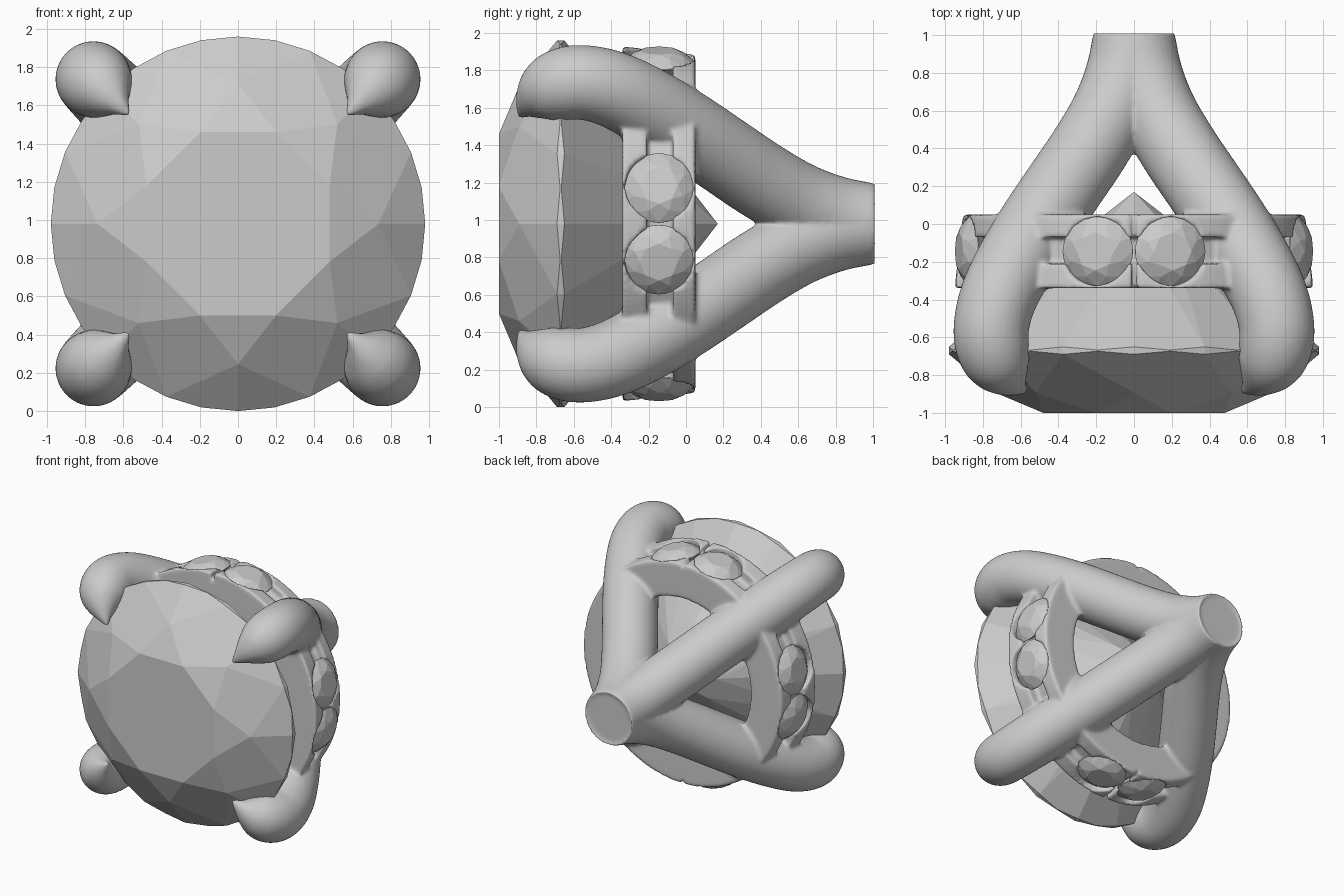
import bpy, bmesh, math
from mathutils import Matrix, Vector

cube = bpy.data.objects.get("Cube")
if cube:
    bpy.data.objects.remove(cube)

CENTRE = Vector((0, 0, 0.98))

grey = bpy.data.materials.new("plain_grey")
grey.use_nodes = True
grey.diffuse_color = (0.6, 0.6, 0.6, 1)
grey.node_tree.nodes["Principled BSDF"].inputs["Base Color"].default_value = (0.6, 0.6, 0.6, 1)


def make_object(name, bm):
    bmesh.ops.recalc_face_normals(bm, faces=bm.faces)
    mesh = bpy.data.meshes.new(name)
    bm.to_mesh(mesh)
    bm.free()
    mesh.materials.append(grey)
    obj = bpy.data.objects.new(name, mesh)
    bpy.context.collection.objects.link(obj)
    return obj


def facing(position, outward):
    """Matrix that turns local +z to the outward direction."""
    return Matrix.Translation(position) @ outward.to_track_quat('Z', 'Y').to_matrix().to_4x4()


# Brilliant-cut stone: the facets follow from the hull of its corner points
def brilliant(name, radius, matrix, turn=0.0):
    bm = bmesh.new()
    step = math.pi / 8
    table_r, table_h, girdle, culet = 0.53, 0.337, 0.02, -0.857
    crown = (table_h - girdle) / (1 - table_r)
    pavilion = -(girdle + culet)

    def add(r, a, h):
        bm.verts.new(Vector((r * math.cos(a + turn), r * math.sin(a + turn), h)) * radius)

    add(0, 0, culet)
    for k in range(8):
        a = 2 * k * step
        add(table_r, a + step, table_h)
        add(0.75, a, table_h - (0.75 * math.cos(step) - table_r) * crown)
        add(0.25, a, culet + 0.25 * math.cos(step) * pavilion)
    for k in range(32):
        h = girdle if k % 2 == 0 else 0.003
        for s in (h, -h):
            add(1, k * step / 2, s)
    bmesh.ops.convex_hull(bm, input=bm.verts)
    bmesh.ops.dissolve_limit(bm, angle_limit=math.radians(1.5), verts=bm.verts, edges=bm.edges)
    bm.transform(matrix)
    return make_object(name, bm)


brilliant("main_stone", 0.98, facing(CENTRE + Vector((0, -0.67, 0)), Vector((0, -1, 0))))


def smooth_path(points, steps=6):
    """Catmull-Rom interpolation through the points."""
    pts = [Vector(p) for p in points]
    pts = [pts[0]] + pts + [pts[-1]]
    out = []
    for p0, p1, p2, p3 in zip(pts, pts[1:], pts[2:], pts[3:]):
        for i in range(steps):
            t = i / steps
            out.append(0.5 * (2 * p1 + (p2 - p0) * t + (2 * p0 - 5 * p1 + 4 * p2 - p3) * t * t
                              + (3 * p1 - p0 - 3 * p2 + p3) * t ** 3))
    return out + [pts[-1]]


def bridge(bm, a, b):
    n = len(a)
    for i in range(n):
        bm.faces.new((a[i], a[(i + 1) % n], b[(i + 1) % n], b[i]))


# Prongs: tapered tubes that leave a shared stem and curl into claws
# each point is (sideways and vertical offset, depth, tube radius)
prong_path = smooth_path([
    (0, 1, 0.215), (0.04, 0.8, 0.215), (0.12, 0.6, 0.21), (0.235, 0.4, 0.21),
    (0.37, 0.2, 0.21), (0.505, 0, 0.21), (0.625, -0.2, 0.21), (0.715, -0.38, 0.205),
    (0.755, -0.54, 0.2), (0.745, -0.66, 0.195), (0.705, -0.75, 0.17),
    (0.66, -0.815, 0.115), (0.615, -0.86, 0.055), (0.57, -0.885, 0.012)])


def add_prong(bm, sx, sz):
    centres = [CENTRE + Vector((sx * p.x, p.y, sz * p.x)) for p in prong_path]
    side = Vector((sx, 0, -sz)).normalized()
    rings = []
    for i, c in enumerate(centres):
        along = centres[min(i + 1, len(centres) - 1)] - centres[max(i - 1, 0)]
        if i == 0:
            along = Vector((0, -1, 0))
        normal = along.normalized().cross(side)
        rings.append([bm.verts.new(c + prong_path[i].z * (math.cos(a) * side + math.sin(a) * normal))
                      for a in (math.tau * k / 32 for k in range(32))])
    for a, b in zip(rings, rings[1:]):
        bridge(bm, a, b)
    bm.faces.new(rings[0])
    bm.faces.new(rings[-1])


frame = bmesh.new()
for sx in (-1, 1):
    for sz in (-1, 1):
        add_prong(frame, sx, sz)
frame_obj = make_object("prong_frame", frame)

# Seat ring: a grooved band turned around the stone's axis
band = [(0.62, -0.34), (0.95, -0.34), (0.935, -0.21), (0.85, -0.21),
        (0.845, -0.07), (0.92, -0.07), (0.905, 0.05), (0.62, 0.05)]
ring = bmesh.new()
loops = []
for k in range(96):
    a = math.tau * k / 96
    loops.append([ring.verts.new(CENTRE + Vector((r * math.cos(a), y, r * math.sin(a)))) for r, y in band])
for k in range(96):
    bridge(ring, loops[k], loops[(k + 1) % 96])
ring_obj = make_object("seat_ring", ring)


# Small stones in pairs on each side, with their pockets and parting notches
def radial(angle, r, y):
    return CENTRE + Vector((r * math.cos(angle), y, r * math.sin(angle)))


cutters = []
for side, label in enumerate(("left", "top", "right", "bottom")):
    mid = side * math.pi / 2
    for n, offset in enumerate((-0.218, 0.218)):
        a = mid + offset
        out = Vector((math.cos(a), 0, math.sin(a)))
        brilliant(f"{label}_small_stone_{n + 1}", 0.19, facing(radial(a, 0.885, -0.145), out), math.pi / 8)
        pocket = bmesh.new()
        bmesh.ops.create_cone(pocket, cap_ends=True, segments=32, radius1=0.18, radius2=0.18, depth=0.3,
                              matrix=facing(radial(a, 1.0, -0.145), out))
        cutters.append(make_object("pocket_cutter", pocket))
    notch = bmesh.new()
    bmesh.ops.create_cube(notch, size=1)
    bmesh.ops.scale(notch, vec=(0.025, 1, 0.12), verts=notch.verts)
    notch.transform(facing(radial(mid, 0.94, -0.145), Vector((math.cos(mid), 0, math.sin(mid)))))
    cutters.append(make_object("notch_cutter", notch))


def bake(obj):
    """Apply the modifier stack."""
    bpy.context.view_layer.update()
    deps = bpy.context.evaluated_depsgraph_get()
    mesh = bpy.data.meshes.new_from_object(obj.evaluated_get(deps))
    obj.modifiers.clear()
    obj.data = mesh


for cutter in cutters:
    cutter.hide_render = True
    mod = ring_obj.modifiers.new("cut", 'BOOLEAN')
    mod.operation = 'DIFFERENCE'
    mod.solver = 'EXACT'
    mod.object = cutter
bake(ring_obj)
for cutter in cutters:
    bpy.data.objects.remove(cutter)

# Fuse the ring and prongs into one softly blended casting
joined = bmesh.new()
joined.from_mesh(frame_obj.data)
joined.from_mesh(ring_obj.data)
joined.to_mesh(frame_obj.data)
joined.free()
bpy.data.objects.remove(ring_obj)
remesh = frame_obj.modifiers.new("fuse", 'REMESH')
remesh.mode = 'VOXEL'
remesh.voxel_size = 0.014
soften = frame_obj.modifiers.new("soften", 'SMOOTH')
soften.factor = 0.5
soften.iterations = 6
bake(frame_obj)
for poly in frame_obj.data.polygons:
    poly.use_smooth = True
